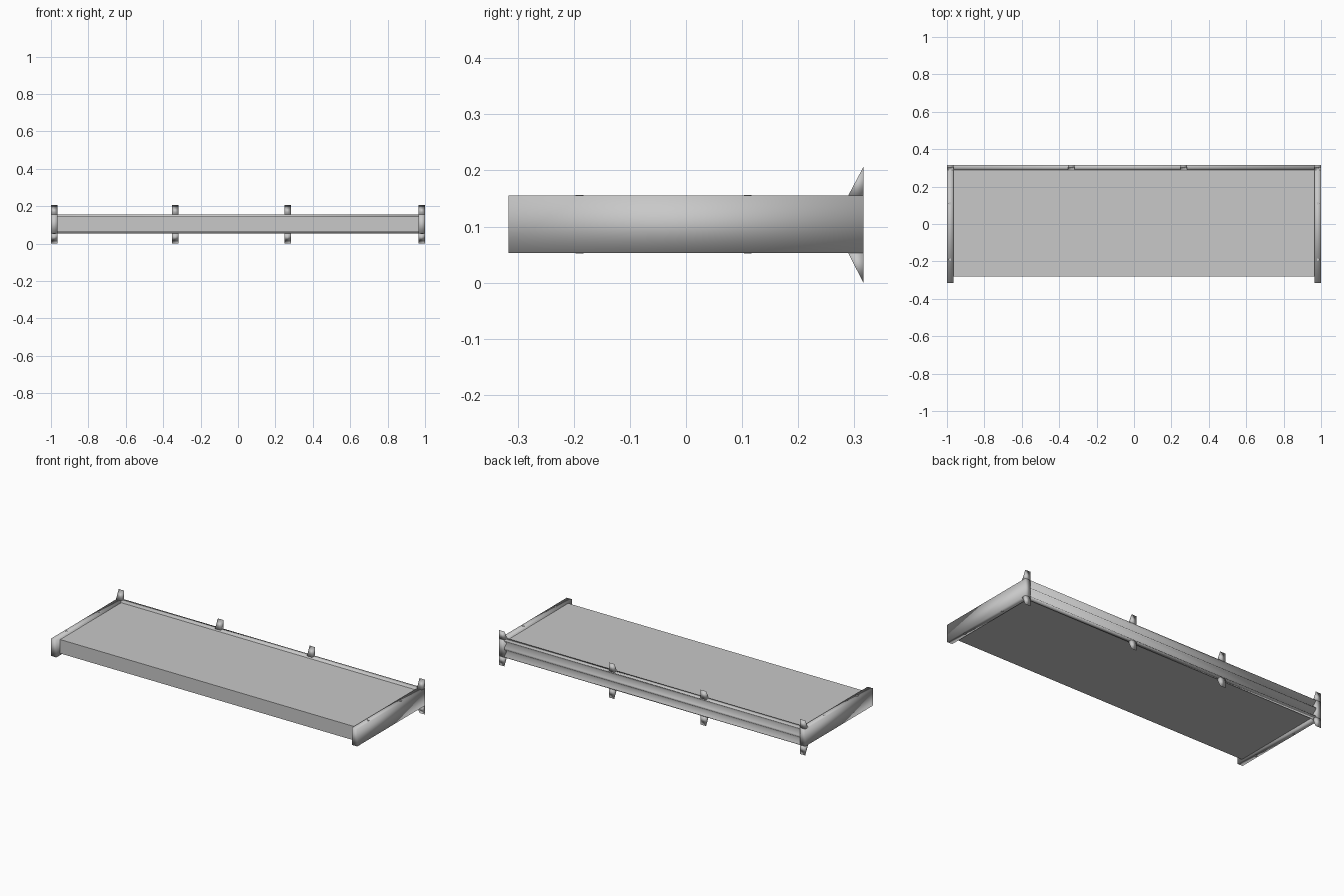
import bpy, bmesh

if "Cube" in bpy.data.objects:
    bpy.data.objects.remove(bpy.data.objects["Cube"], do_unlink=True)

grey = bpy.data.materials.new("light_grey")
grey.use_nodes = True
colour = (0.58, 0.58, 0.58, 1)
grey.diffuse_color = colour
grey.node_tree.nodes["Principled BSDF"].inputs["Base Color"].default_value = colour

# Main levels and extents
LOW, HIGH = 0.053, 0.155
MID = (LOW + HIGH) / 2
BACK, RAIL_Y = 0.316, 0.289
END, RAIL_X = 1.0, 0.965


def extrude_profile(name, profile, x0, x1, smooth=True):
    """Sweep a closed (y, z) profile along x."""
    bm = bmesh.new()
    face = bm.faces.new([bm.verts.new((x0, y, z)) for y, z in profile])
    swept = bmesh.ops.extrude_face_region(bm, geom=[face])
    verts = [g for g in swept["geom"] if isinstance(g, bmesh.types.BMVert)]
    bmesh.ops.translate(bm, verts=verts, vec=(x1 - x0, 0, 0))
    bmesh.ops.recalc_face_normals(bm, faces=bm.faces)
    for f in bm.faces:
        f.smooth = smooth
    mesh = bpy.data.meshes.new(name)
    bm.to_mesh(mesh)
    bm.free()
    mesh.materials.append(grey)
    obj = bpy.data.objects.new(name, mesh)
    bpy.context.collection.objects.link(obj)
    return obj


def rectangle(y0, y1, z0, z1):
    return [(y0, z0), (y1, z0), (y1, z1), (y0, z1)]


# Flat shelf panel
extrude_profile("shelf_panel", rectangle(-0.28, RAIL_Y, LOW + 0.01, HIGH - 0.01),
                -RAIL_X, RAIL_X, smooth=False)

# Back rail with two V grooves along its outer face
groove = [(BACK, LOW), (BACK, LOW + 0.006), (0.294, LOW + 0.026), (BACK, MID - 0.005)]
mirrored = [(y, 2 * MID - z) for y, z in reversed(groove)]
extrude_profile("back_rail", groove + mirrored + [(RAIL_Y, HIGH), (RAIL_Y, LOW)],
                -RAIL_X, RAIL_X)

# End rails with small fixings on top and bottom
for side, sign in (("left", 1), ("right", -1)):
    extrude_profile(side + "_end_rail", rectangle(-BACK, BACK, LOW, HIGH),
                    *sorted((sign * RAIL_X, sign * END)))
    for y in (0.11, -0.19):
        for z in (LOW, HIGH):
            bpy.ops.mesh.primitive_cylinder_add(
                vertices=12, radius=0.007, depth=0.003, location=(sign * 0.984, y, z))
            stud = bpy.context.object
            stud.name = side + "_fixing"
            stud.data.materials.append(grey)

# Wedge tabs flaring above and below the back edge
half = (END - RAIL_X) / 2
for x in (-END + half, -0.335, 0.265, END - half):
    for name, base, tip in (("upper_tab", HIGH, HIGH + LOW - 0.002), ("lower_tab", LOW, 0)):
        extrude_profile(name, [(RAIL_Y, base), (BACK, base), (BACK, tip)],
                        x - half, x + half)
